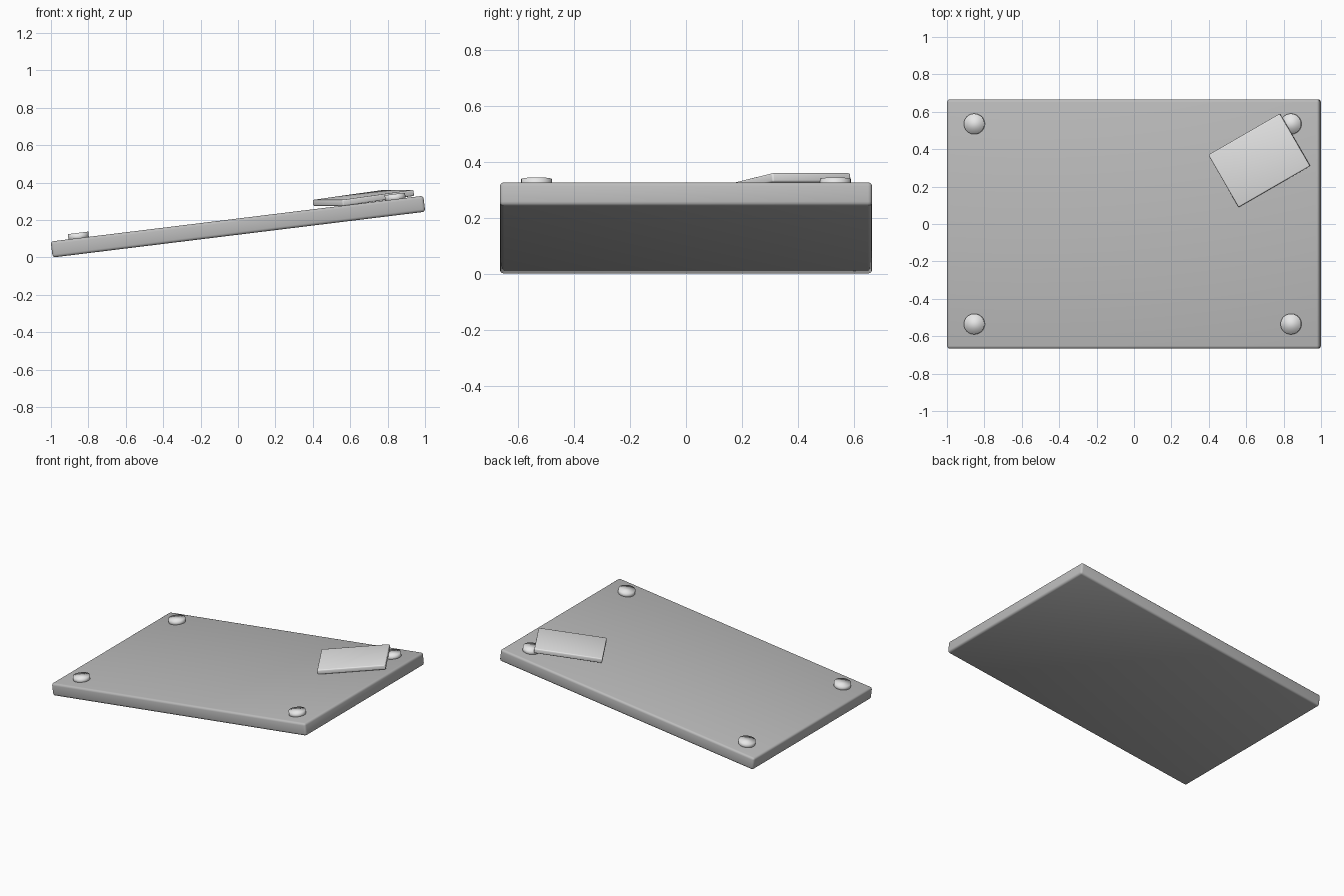
import bpy, math
from mathutils import Matrix

if "Cube" in bpy.data.objects:
    bpy.data.objects.remove(bpy.data.objects["Cube"])

TILT = math.radians(-7)


def material(name, v):
    m = bpy.data.materials.new(name)
    m.diffuse_color = (v, v, v, 1)
    m.use_nodes = True
    m.node_tree.nodes["Principled BSDF"].inputs["Base Color"].default_value = m.diffuse_color
    return m


mid_grey = material("mid grey", 0.5)
light_grey = material("light grey", 0.8)


def finish(obj, name, mat, matrix):
    obj.name = name
    obj.data.materials.append(mat)
    obj.matrix_world = matrix
    bpy.ops.object.shade_smooth()
    return obj


def slab(name, size, bevel, mat, matrix):
    bpy.ops.mesh.primitive_cube_add(size=1)
    obj = bpy.context.object
    for v in obj.data.vertices:
        v.co = [c * s for c, s in zip(v.co, size)]
    mod = obj.modifiers.new("rounded_edges", 'BEVEL')
    mod.width = bevel
    mod.segments = 3
    return finish(obj, name, mat, matrix)


# Tilted board
board_matrix = Matrix.Translation((0, 0, 0.1645)) @ Matrix.Rotation(TILT, 4, 'Y')
slab("board", (2.007, 1.333, 0.086), 0.015, mid_grey, board_matrix)

# Four round corner studs standing on the board, softly shaded
for x in (-0.853, 0.853):
    for y in (-0.535, 0.535):
        bpy.ops.mesh.primitive_cylinder_add(vertices=32, radius=0.055, depth=0.04)
        finish(bpy.context.object, "corner_stud", light_grey,
               board_matrix @ Matrix.Translation((x, y, 0.051)))

# Small plate turned on the board, resting over one stud
plate_matrix = (Matrix.Translation((0.67, 0.34, 0.318))
                @ Matrix.Rotation(math.radians(30), 4, 'Z')
                @ Matrix.Rotation(TILT, 4, 'Y'))
slab("small_plate", (0.444, 0.324, 0.033), 0.007, light_grey, plate_matrix)
